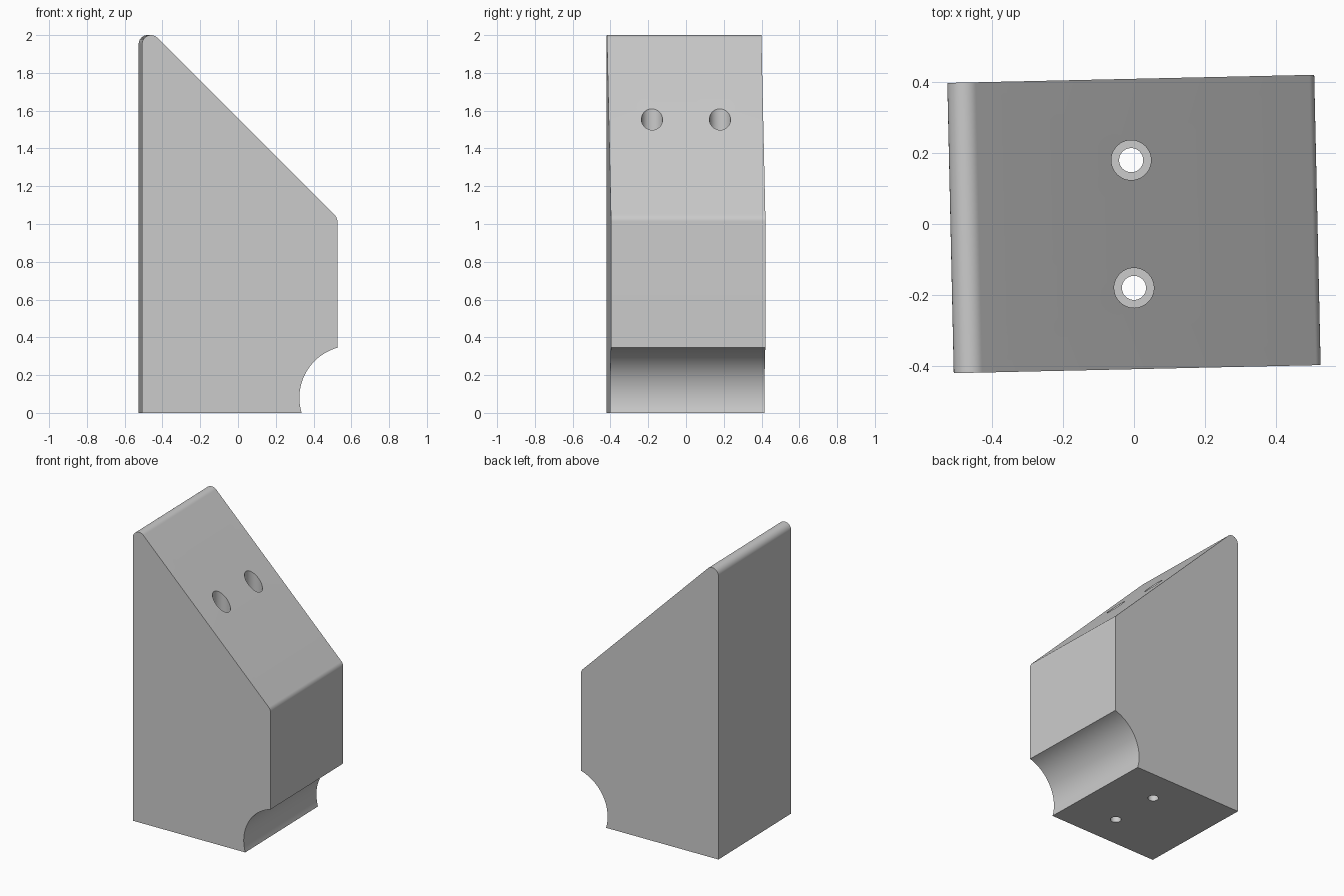
import bpy
import bmesh
from math import sin, cos, asin, acos, pi, radians
from mathutils import Matrix

if "Cube" in bpy.data.objects:
    bpy.data.objects.remove(bpy.data.objects["Cube"], do_unlink=True)

HALF_W, HALF_D = 0.517, 0.409
ROUND = 0.047
COVE_R, COVE_Z, COVE_X = 0.275, 0.08, 0.591
TURN = Matrix.Rotation(radians(1.27), 4, "Z")

grey = bpy.data.materials.new("light grey")
grey.use_nodes = True
grey.diffuse_color = (0.6, 0.6, 0.6, 1)
grey.node_tree.nodes["Principled BSDF"].inputs["Base Color"].default_value = grey.diffuse_color


def arc(cx, cz, r, start, end, steps):
    """Points along an arc in the side profile."""
    angles = [start + (end - start) * i / steps for i in range(steps + 1)]
    return [(cx + r * cos(a), cz + r * sin(a)) for a in angles]


def make_object(name, bm):
    mesh = bpy.data.meshes.new(name)
    bmesh.ops.recalc_face_normals(bm, faces=bm.faces)
    bm.to_mesh(mesh)
    bm.free()
    mesh.materials.append(grey)
    obj = bpy.data.objects.new(name, mesh)
    bpy.context.collection.objects.link(obj)
    return obj


# Block: sloped profile with rounded corners and a cove at the foot
cove_low = pi + asin(COVE_Z / COVE_R)
cove_high = acos((HALF_W - COVE_X) / COVE_R)
profile = [(-HALF_W, 0)]
profile += arc(COVE_X, COVE_Z, COVE_R, cove_low, cove_high, 32)
profile += arc(HALF_W - ROUND, 1.0135, ROUND, 0, pi / 4, 8)
profile += arc(ROUND - HALF_W, 2 - ROUND, ROUND, pi / 4, pi, 20)

bm = bmesh.new()
face = bm.faces.new([bm.verts.new((x, -HALF_D, z)) for x, z in profile])
sweep = bmesh.ops.extrude_face_region(bm, geom=[face])
verts = [v for v in sweep["geom"] if isinstance(v, bmesh.types.BMVert)]
bmesh.ops.translate(bm, verts=verts, vec=(0, 2 * HALF_D, 0))
block = make_object("sloped_block", bm)

# Stepped screw holes: narrow through hole and wide counterbore from above
cutters = []
for side in (-1, 1):
    for radius, low in ((0.034, -0.2), (0.056, 0.4)):
        bm = bmesh.new()
        height = 2.2 - low
        bmesh.ops.create_cone(
            bm, cap_ends=True, segments=48, radius1=radius, radius2=radius, depth=height,
            matrix=Matrix.Translation((-0.004, side * 0.18, low + height / 2)))
        cutter = make_object("hole_cutter", bm)
        cutter.hide_render = True
        cutters.append(cutter)

bpy.context.view_layer.objects.active = block
block.select_set(True)
for cutter in cutters:
    mod = block.modifiers.new("hole", "BOOLEAN")
    mod.operation = "DIFFERENCE"
    mod.solver = "EXACT"
    mod.object = cutter
    bpy.ops.object.modifier_apply(modifier=mod.name)
    bpy.data.objects.remove(cutter, do_unlink=True)

# Slight turn about the vertical axis, then smooth curved faces
block.data.transform(TURN)
bpy.ops.object.shade_smooth_by_angle(angle=radians(30))
